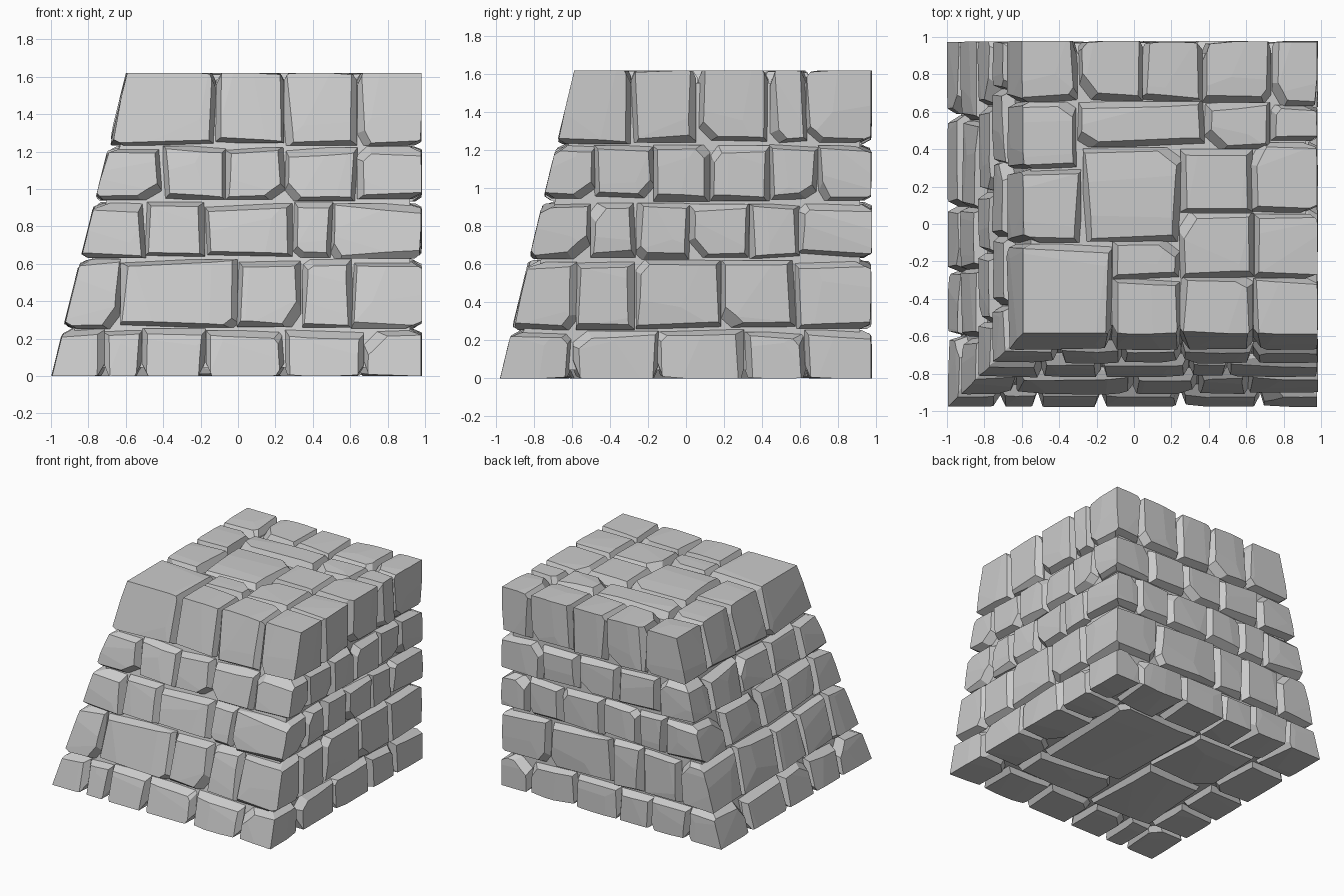
import bpy, bmesh, random
from itertools import product
from mathutils import Vector

if "Cube" in bpy.data.objects:
    bpy.data.objects.remove(bpy.data.objects["Cube"])

random.seed(7)
R = random.uniform
X1, Y1, H = 0.985, 0.98, 1.62      # vertical right and back walls, height
SX, SY = 0.247, 0.241              # batter of the left and front walls
D = 0.34                           # depth of the wall stones


def left(z):
    return -1 + SX * z


def front(z):
    return -0.98 + SY * z


def hexahedron(bm, c):
    v = {k: bm.verts.new(p) for k, p in c.items()}
    for axis in range(3):
        a, b = [i for i in range(3) if i != axis]
        for s in (0, 1):
            loop = []
            for p, q in ((0, 0), (1, 0), (1, 1), (0, 1)):
                key = [s, s, s]
                key[a], key[b] = p, q
                loop.append(v[tuple(key)])
            bm.faces.new(loop)
    bmesh.ops.recalc_face_normals(bm, faces=bm.faces[:])


def clip(bm, co, no):
    """Chisel away everything beyond a plane and cap the cut."""
    bmesh.ops.bisect_plane(bm, geom=bm.verts[:] + bm.edges[:] + bm.faces[:], dist=1e-5,
                           plane_co=co, plane_no=no.normalized(), clear_outer=True)
    rim = [e for e in bm.edges if e.is_boundary]
    if rim:
        bmesh.ops.holes_fill(bm, edges=rim, sides=0)


def stone(target, x0, x1, y0, y1, z0, z1):
    """Chiselled block; x0/y0 None = battered wall face, x1/y1 None = same face plus depth."""
    out = {(0, 0): x0 is None, (0, 1): x1 == X1, (1, 0): y0 is None,
           (1, 1): y1 == Y1, (2, 0): z0 == 0, (2, 1): z1 == H}
    jit = {k: 0 if o else R(-0.008, 0.008) for k, o in out.items()}
    jit = {k: R(0, 0.008) * (1 if k[1] == 0 else -1) if o and k[0] < 2 else jit[k]
           for k, o in out.items()}
    zs = (z0 + jit[2, 0], z1 + jit[2, 1])
    corners = {}
    for i, j, k in product((0, 1), repeat=3):
        z = zs[k]
        xs = (left(z) if x0 is None else x0, left(z) + D if x1 is None else x1)
        ys = (front(z) if y0 is None else y0, front(z) + D if y1 is None else y1)
        corners[i, j, k] = Vector((xs[i] + jit[0, i], ys[j] + jit[1, j], z))
    nor = {}
    for a, s in out:
        n = Vector((0, 0, 0))
        n[a] = 1 if s else -1
        if out[a, s] and s == 0 and a < 2:
            n.z = (SX, SY)[a]
        nor[a, s] = n.normalized()
    bm = bmesh.new()
    hexahedron(bm, corners)

    def mid(*sides):
        pts = [p for k, p in corners.items() if all(k[a] == s for a, s in sides)]
        return sum(pts, Vector()) / len(pts)

    for f in [k for k in out if out[k]]:
        n = nor[f]
        seams = [k for k in out if not out[k] and k[0] != f[0]]
        # sloping edges along the joints
        for s in seams:
            m = nor[s]
            w, h = R(0.02, 0.04), R(0.04, 0.08)
            no = (n * w + m * h).normalized() + n.cross(m) * R(-0.07, 0.07)
            clip(bm, mid(f, s) - m * w, no)
        # shallow facets on the visible face
        for s in random.sample(seams, min(2, len(seams))):
            m = nor[s]
            p = mid(f, s).lerp(mid(f), R(0.2, 0.9))
            clip(bm, p, n + m * R(0.03, 0.1) + n.cross(m) * R(-0.03, 0.03))
        # a chipped corner on some stones
        if random.random() < 0.5:
            pairs = [(a, b) for a in seams for b in seams if a[0] < b[0]]
            if pairs:
                a, b = random.choice(pairs)
                no = (n + nor[a] * R(0.6, 1.3) + nor[b] * R(0.6, 1.3)).normalized()
                clip(bm, mid(f, a, b) - no * R(0.05, 0.085), no)
    bmesh.ops.recalc_face_normals(bm, faces=bm.faces[:])
    me = bpy.data.meshes.new("tmp")
    bm.to_mesh(me)
    bm.free()
    target.from_mesh(me)
    bpy.data.meshes.remove(me)


def finish(bm, name):
    me = bpy.data.meshes.new(name)
    bm.to_mesh(me)
    bm.free()
    bpy.context.collection.objects.link(bpy.data.objects.new(name, me))


# Wall courses: z range, then joint positions on front, back (x) and left, right (y)
courses = [
    (0, 0.25, (-.71, -.51, -.17, .24, .67), (-.7, -.36, -.07, .32, .73),
     (-.6, -.25, .1, .58), (-.6, -.15, .31, .63)),
    (0.26, 0.62, (-.62, 0, .34, .61), (-.62, -.27, 0, .57),
     (-.6, -.24, .09, .55), (-.58, -.27, .18, .58)),
    (0.635, 0.925, (-.5, -.18, .29, .5), (-.48, -.24, .08, .46, .76),
     (-.53, -.16, .17, .63), (-.5, -.27, .02, .34, .6)),
    (0.94, 1.225, (-.41, -.07, .25, .64), (-.42, -.06, .3, .64),
     (-.44, -.07, .33, .72), (-.48, -.17, .13, .44, .7)),
]
for n, (z0, z1, fr, bk, lf, rt) in enumerate(courses):
    bm = bmesh.new()
    for a, b in zip(fr, fr[1:]):
        stone(bm, a, b, None, None, z0, z1)
    for a, b in zip(bk, bk[1:]):
        stone(bm, a, b, Y1 - D, Y1, z0, z1)
    for a, b in zip(lf, lf[1:]):
        stone(bm, None, None, a, b, z0, z1)
    for a, b in zip(rt, rt[1:]):
        stone(bm, X1 - D, X1, a, b, z0, z1)
    stone(bm, None, fr[0], None, lf[0], z0, z1)
    stone(bm, fr[-1], X1, None, rt[0], z0, z1)
    stone(bm, None, bk[0], lf[-1], Y1, z0, z1)
    stone(bm, bk[-1], X1, rt[-1], Y1, z0, z1)
    finish(bm, f"wall_course_{n + 1}")

# Top course: full blocks laid out in plan
N = None
top = [
    (N, -.3, .655, Y1), (-.3, .04, .66, Y1), (.04, .37, .66, Y1), (.37, .735, .65, Y1),
    (.735, X1, .635, Y1),
    (N, -.31, .29, .655), (-.31, .37, .41, .66), (.37, .735, .4, .65), (.735, X1, .44, .635),
    (N, -.28, -.1, .29), (-.28, .25, -.09, .41), (.25, .63, .06, .4), (.63, X1, .06, .44),
    (-.12, .25, -.29, -.09), (.25, .64, -.29, .06), (.64, X1, -.29, .06),
    (N, -.12, N, -.1), (-.12, .24, N, -.29), (.24, .64, N, -.29), (.64, X1, N, -.29),
]
bm = bmesh.new()
for r in top:
    stone(bm, *r, 1.24, H)
finish(bm, "top_course")

# Underside slabs inside the first course
bm = bmesh.new()
for r in ((-.65, -.1, -.64, .05), (-.1, .64, -.64, -.3), (-.1, .64, -.3, .64), (-.65, -.1, .05, .64)):
    stone(bm, *r, 0, 0.2)
finish(bm, "underside_slabs")

# Solid core behind the joints
bm = bmesh.new()
g = 0.065
hexahedron(bm, {(i, j, k): Vector(((left(z) + g, X1 - g)[i], (front(z) + g, Y1 - g)[j], z))
                for i, j in product((0, 1), repeat=2) for k, z in enumerate((0.045, H - g))})
finish(bm, "mortar_core")
